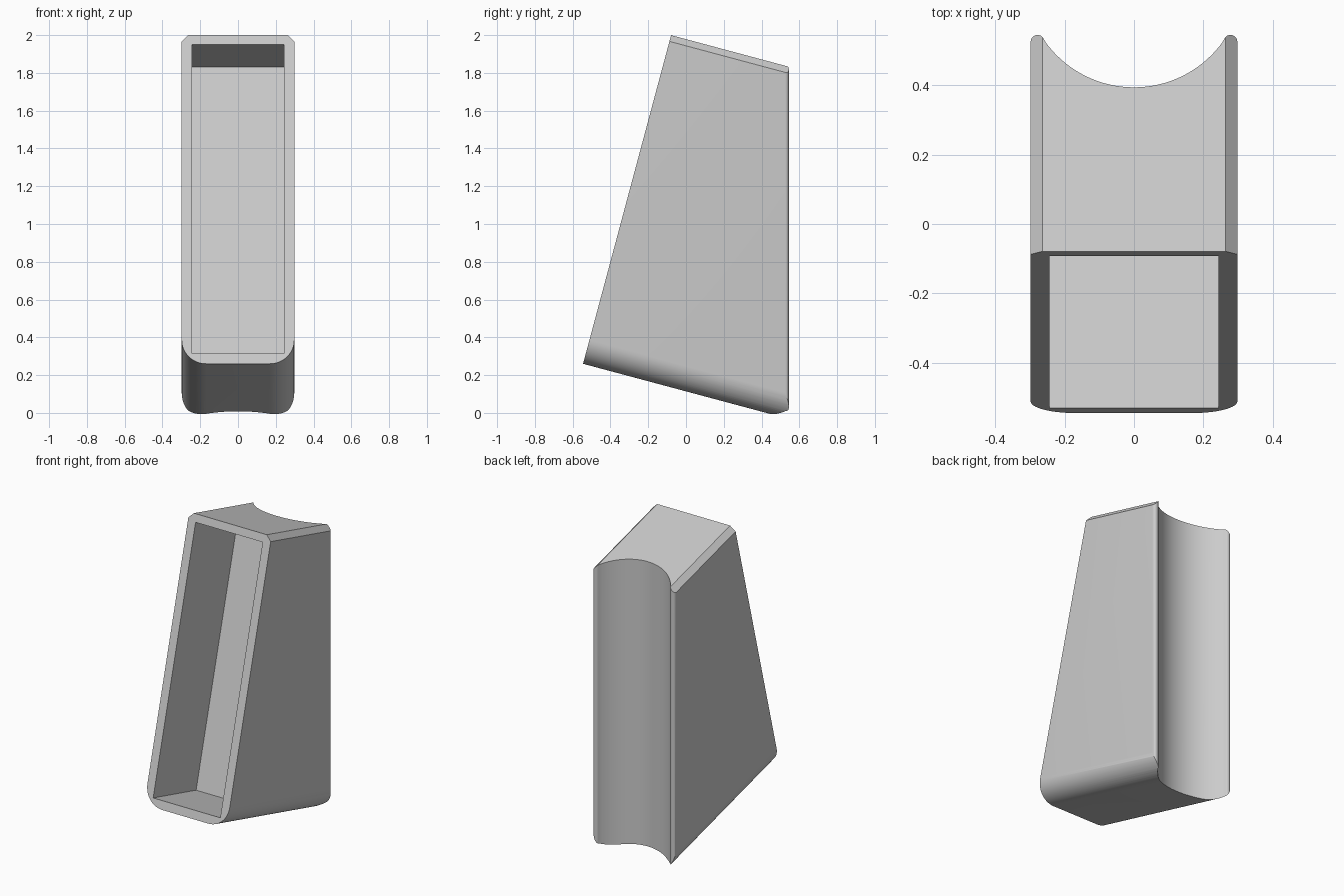
import bpy, bmesh
from math import sin, cos, radians, atan2, pi
from mathutils import Matrix, Vector

cube = bpy.data.objects.get("Cube")
if cube:
    bpy.data.objects.remove(cube, do_unlink=True)

GREY = (0.6, 0.6, 0.6, 1.0)
grey = bpy.data.materials.new("light grey")
grey.use_nodes = True
grey.diffuse_color = GREY
grey.node_tree.nodes["Principled BSDF"].inputs["Base Color"].default_value = GREY

HALF = 0.298      # half width
HEIGHT = 1.801    # along the leaning front face
TILT = radians(15)


def arc(cx, cy, r, start, end, n):
    """Points along a circular arc, angles in radians."""
    return [(cx + r * cos(start + (end - start) * i / n),
             cy + r * sin(start + (end - start) * i / n)) for i in range(n + 1)]


def mirrored(half):
    """Closes a right-hand outline with its mirror image across x = 0."""
    return half + [(-x, y) for x, y in reversed(half)]


def prism(name, outline, low, high, frame):
    """Extrudes an outline along the third axis of a frame."""
    bm = bmesh.new()
    face = bm.faces.new([bm.verts.new(frame @ Vector((x, y, low))) for x, y in outline])
    side = frame.to_3x3() @ Vector((0, 0, high - low))
    extruded = bmesh.ops.extrude_face_region(bm, geom=[face], use_keep_orig=True)
    bmesh.ops.translate(bm, vec=side, verts=[v for v in extruded["geom"]
                                             if isinstance(v, bmesh.types.BMVert)])
    bmesh.ops.recalc_face_normals(bm, faces=bm.faces)
    mesh = bpy.data.meshes.new(name)
    bm.to_mesh(mesh)
    bm.free()
    mesh.materials.append(grey)
    obj = bpy.data.objects.new(name, mesh)
    bpy.context.collection.objects.link(obj)
    return obj


def cut(target, cutter, operation):
    """Applies a boolean and removes the cutter."""
    bpy.context.view_layer.objects.active = target
    mod = target.modifiers.new("cut", 'BOOLEAN')
    mod.operation = operation
    mod.solver = 'EXACT'
    mod.object = cutter
    bpy.ops.object.modifier_apply(modifier=mod.name)
    bpy.data.objects.remove(cutter, do_unlink=True)


# Leaning frame: width, up the front face, depth into the body
leaning = (Matrix.Translation((0, -0.545, 0.26)) @ Matrix.Rotation(-TILT, 4, 'X')
           @ Matrix(((1, 0, 0, 0), (0, 0, 1, 0), (0, 1, 0, 0), (0, 0, 0, 1))))

# Body: rounded lower corners, chamfered upper corners
R, C = 0.13, 0.034
section = mirrored(arc(HALF - R, R, R, -pi / 2, 0, 14)
                   + [(HALF, HEIGHT - C), (HALF - C, HEIGHT)])
body = prism("wedge_housing", section, 0, 1.6, leaning)

# Upright back: concave channel between two rounded lips
LIP, CHANNEL, FLOOR = 0.02, 0.315, 0.394
lip_x, lip_y, centre_y = HALF - LIP, 0.525, FLOOR + CHANNEL
meet = atan2(centre_y - lip_y, -lip_x)
plan = ([(HALF, -1.0)] + arc(lip_x, lip_y, LIP, 0, meet, 10)
        + arc(0, centre_y, CHANNEL, meet - pi, -pi / 2, 24)[1:-1])
outline = plan + [(0, FLOOR)] + [(-x, y) for x, y in reversed(plan)]
# Slightly wider sides keep the trim clear of the body walls
outline[0], outline[-1] = (HALF + 0.0005, -1.0), (-HALF - 0.0005, -1.0)
cut(body, prism("back_trim", outline, -0.5, 2.5, Matrix.Identity(4)), 'INTERSECT')

# Open pocket in the leaning front
W, LOW, HIGH, DEPTH = 0.243, 0.055, 1.75, 0.46
pocket = [(-W, LOW), (W, LOW), (W, HIGH), (-W, HIGH)]
cut(body, prism("pocket_cutter", pocket, -0.2, DEPTH, leaning), 'DIFFERENCE')

# Smooth the rounded surfaces, keep the corners crisp
bpy.ops.object.select_all(action='DESELECT')
body.select_set(True)
bpy.context.view_layer.objects.active = body
bpy.ops.object.shade_smooth_by_angle(angle=radians(30))
